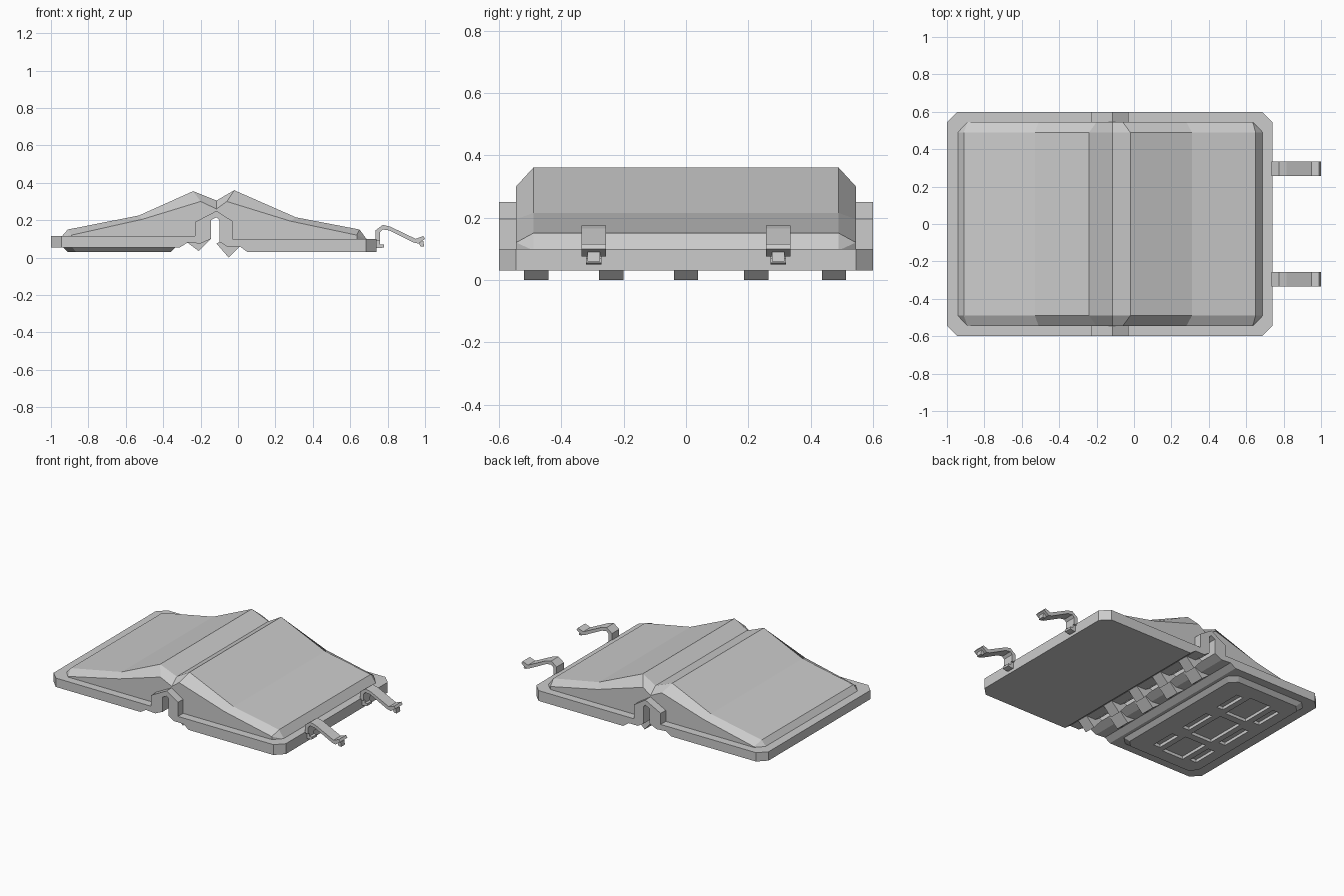
import bpy, bmesh

if "Cube" in bpy.data.objects:
    bpy.data.objects.remove(bpy.data.objects["Cube"])


def finish(bm, name):
    bmesh.ops.recalc_face_normals(bm, faces=bm.faces)
    me = bpy.data.meshes.new(name)
    bm.to_mesh(me)
    bm.free()
    ob = bpy.data.objects.new(name, me)
    bpy.context.collection.objects.link(ob)
    return ob


def add_prism(bm, profile, y, width):
    """Extrude an x/z profile along y, centred on y."""
    a = [bm.verts.new((px, y - width / 2, pz)) for px, pz in profile]
    b = [bm.verts.new((px, y + width / 2, pz)) for px, pz in profile]
    n = len(profile)
    bm.faces.new(a)
    bm.faces.new(b[::-1])
    for i in range(n):
        bm.faces.new((a[i], b[i], b[(i + 1) % n], a[(i + 1) % n]))


def prisms(name, profile, ys, width):
    bm = bmesh.new()
    for y in ys:
        add_prism(bm, profile, y, width)
    return finish(bm, name)


def flange(name, profile):
    """Rim plate with its two outer corners cut off."""
    bm = bmesh.new()
    add_prism(bm, profile, 0, 1.2)
    bmesh.ops.recalc_face_normals(bm, faces=bm.faces)
    ox = profile[0][0]
    edges = [e for e in bm.edges
             if all(abs(v.co.x - ox) < 1e-4 for v in e.verts)
             and abs(e.verts[0].co.y - e.verts[1].co.y) < 1e-4]
    bmesh.ops.bevel(bm, geom=edges, offset=0.055, segments=1, affect='EDGES')
    return finish(bm, name)


def shell(name, end, base, shoulder, top):
    """Faceted dome: end and top lie at y .49, base and shoulder at y .545."""
    bm = bmesh.new()
    sides = []
    for s in (-1, 1):
        row = lambda pts, y: [bm.verts.new((x, s * y, z)) for x, z in pts]
        e, b = row([end], .49)[0], row(base, .545)
        sh, t = row(shoulder, .545), row(top, .49)
        bm.faces.new(b + sh[::-1])
        for i in range(len(sh) - 1):
            bm.faces.new((sh[i], sh[i + 1], t[i + 1], t[i]))
        bm.faces.new((e, b[0], sh[0]))
        bm.faces.new((e, sh[0], t[0]))
        sides.append((e, t))
    (e0, t0), (e1, t1) = sides
    bm.faces.new((e0, e1, t1[0], t0[0]))
    for i in range(len(t0) - 1):
        bm.faces.new((t0[i], t0[i + 1], t1[i + 1], t1[i]))
    return finish(bm, name)


# Rim plates, each rising into half of the hinge arch
flange("left_rim", [(-1, .055), (-1, .115), (-.23, .115), (-.23, .19), (-.115, .25),
                    (-.115, .215), (-.145, .2), (-.145, .1), (-.2, .075),
                    (-.27, .08), (-.31, .055)])
flange("right_rim", [(.74, .03), (.74, .1), (-.03, .1), (-.03, .195), (-.115, .25),
                     (-.115, .215), (-.1, .2), (-.1, .085), (-.06, .06),
                     (.01, .06), (.05, .03)])

# Domed shells
shell("left_shell", (-.945, .11),
      [(-.89, .11), (-.22, .11), (-.22, .185), (-.115, .24)],
      [(-.89, .12), (-.51, .205), (-.20, .30), (-.115, .26)],
      [(-.91, .15), (-.53, .225), (-.24, .355), (-.115, .305)])
shell("right_shell", (.69, .095),
      [(.635, .095), (-.04, .095), (-.04, .19), (-.115, .24)],
      [(.635, .12), (.28, .195), (-.06, .30), (-.115, .26)],
      [(.65, .15), (.31, .215), (-.02, .36), (-.115, .305)])

# Interleaved hinge knuckles
prisms("right_hinge_knuckles", [(.01, .06), (-.05, 0), (-.115, .075), (-.06, .1)],
       [-.48, -.24, 0, .225, .475], .078)
prisms("left_hinge_knuckles", [(-.27, .08), (-.21, .035), (-.145, .1), (-.2, .11)],
       [-.36, -.12, .113, .35], .1)

# Raised pad under the left half, tapered with cut corners
bm = bmesh.new()
rings = []
for x0, x1, y, c, z in ((-.94, -.33, .545, .05, .058), (-.91, -.36, .515, .045, .03)):
    rings.append([bm.verts.new((px, py, z)) for px, py in (
        (x0 + c, -y), (x1 - c, -y), (x1, c - y), (x1, y - c),
        (x1 - c, y), (x0 + c, y), (x0, y - c), (x0, c - y))])
lo, hi = rings
bm.faces.new(lo)
bm.faces.new(hi)
for i in range(8):
    j = (i + 1) % 8
    bm.faces.new((lo[i], lo[j], hi[j], hi[i]))
pad = finish(bm, "left_pad")

# Recessed windows in the pad
bm = bmesh.new()
for y, w in ((-.32, .22), (-.02, .28), (.29, .24)):
    for x0, x1, k in ((-.84, -.79, .8), (-.75, -.59, 1), (-.55, -.5, .8)):
        add_prism(bm, [(x0, .0), (x1, .0), (x1, .05), (x0, .05)], y, w * k)
cutter = finish(bm, "window_cutter")
cutter.hide_render = True
cutter.hide_viewport = True
mod = pad.modifiers.new("windows", 'BOOLEAN')
mod.operation = 'DIFFERENCE'
mod.solver = 'EXACT'
mod.object = cutter

# Spring latches on the right edge
clip_y = (-.296, .296)
prisms("latch_arms", [(.735, .09), (.735, .145), (.775, .175), (.815, .165), (.95, .1),
                      (.99, .115), (1, .1), (.965, .075), (.94, .08), (.81, .145),
                      (.775, .15), (.76, .135), (.76, .09)], clip_y, .078)
prisms("latch_feet", [(.735, .05), (.735, .09), (.76, .09), (.76, .07), (.78, .07),
                      (.78, .055), (.76, .05)], clip_y, .05)
prisms("latch_hooks", [(.965, .085), (.99, .09), (.995, .06), (.975, .06)], clip_y, .04)
